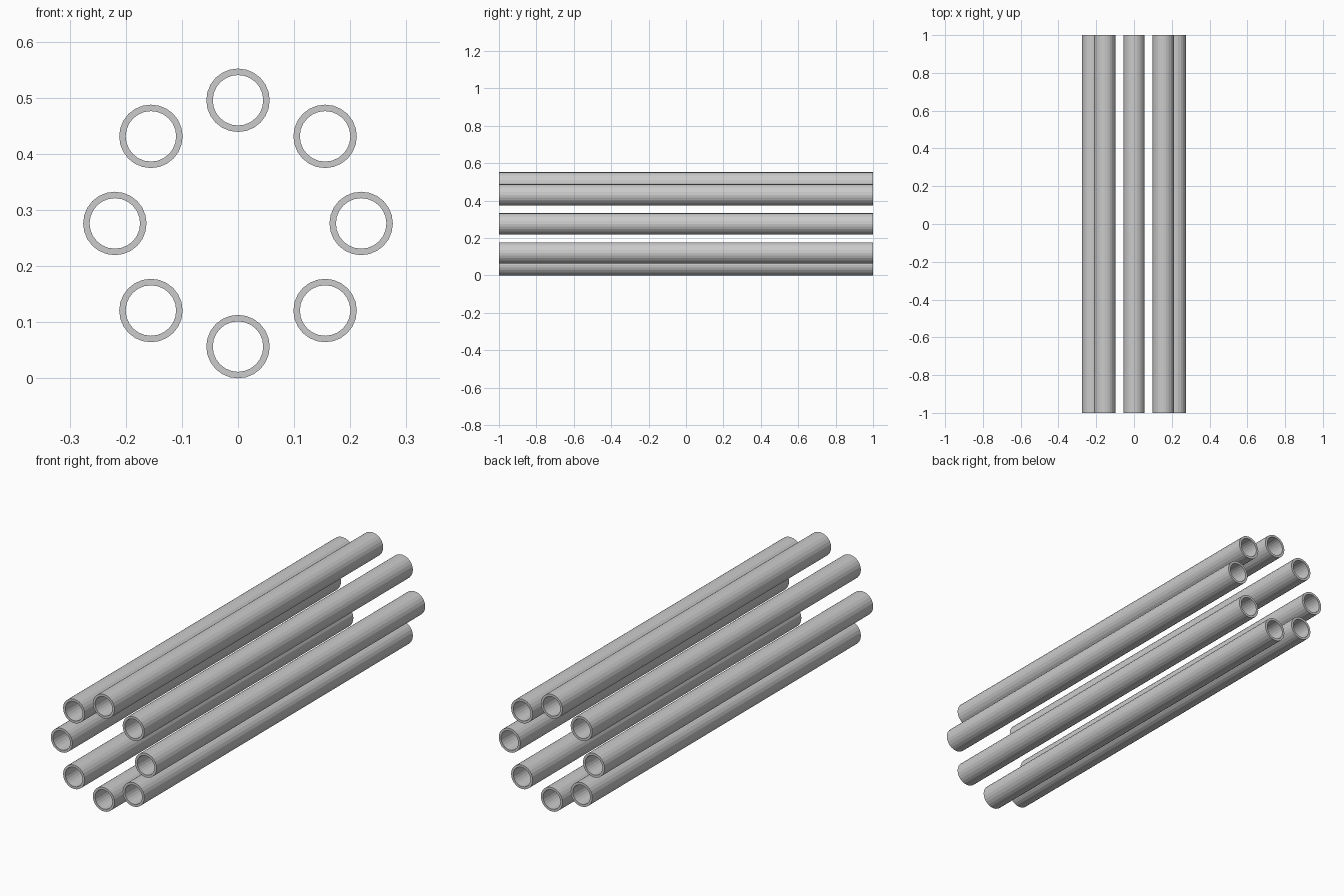
import bpy, bmesh, math

if "Cube" in bpy.data.objects:
    bpy.data.objects.remove(bpy.data.objects["Cube"])

SIDES = 24
OUTER, INNER = 0.0565, 0.045
RING, CENTRE_Z, HALF = 0.2195, 0.276, 1.0


def tube_mesh():
    # Hollow pipe along y: four rings bridged into outer wall, inner wall and end rims
    bm = bmesh.new()
    profile = [(OUTER, -HALF), (OUTER, HALF), (INNER, HALF), (INNER, -HALF)]
    rings = []
    for r, y in profile:
        rings.append([bm.verts.new((r * math.cos(2 * math.pi * i / SIDES), y,
                                    r * math.sin(2 * math.pi * i / SIDES)))
                      for i in range(SIDES)])
    for k in range(4):
        a, b = rings[k], rings[(k + 1) % 4]
        for i in range(SIDES):
            j = (i + 1) % SIDES
            bm.faces.new((a[i], a[j], b[j], b[i]))
    bmesh.ops.recalc_face_normals(bm, faces=bm.faces[:])
    mesh = bpy.data.meshes.new("pipe")
    bm.to_mesh(mesh)
    bm.free()
    return mesh


# Eight identical pipes arranged in a circle
pipe = tube_mesh()
for n in range(8):
    angle = n * math.pi / 4
    obj = bpy.data.objects.new(f"pipe_{n + 1}", pipe)
    obj.location = (RING * math.cos(angle), 0, CENTRE_Z + RING * math.sin(angle))
    obj.rotation_euler = (0, -angle, 0)
    bpy.context.collection.objects.link(obj)
